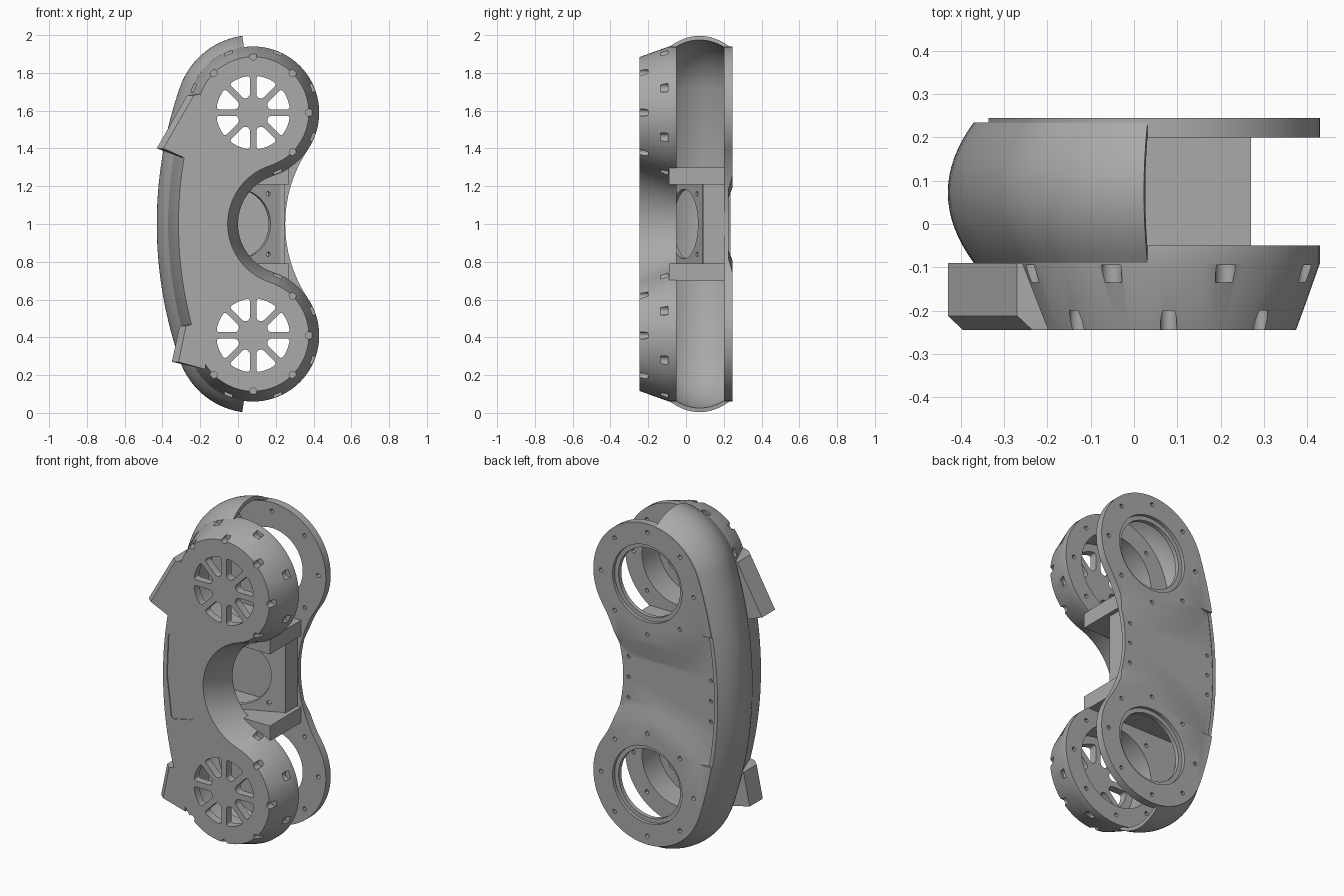
import bpy, bmesh
from math import sin, cos, asin, atan2, hypot, radians, pi
from mathutils import Matrix

if "Cube" in bpy.data.objects:
    bpy.data.objects.remove(bpy.data.objects["Cube"])

GREY = bpy.data.materials.new("mid_grey")
GREY.use_nodes = True
GREY.diffuse_color = (0.4, 0.4, 0.4, 1)
GREY.node_tree.nodes["Principled BSDF"].inputs["Base Color"].default_value = (0.4, 0.4, 0.4, 1)

HUB_X, HUB_R, HALF = 0.08, 0.35, 0.59     # hubs sit HALF above and below z = 1
HUBS = [1 + HALF, 1 - HALF]


def loft(name, rings, bevel=0):
    """Skin a list of closed rings and cap both ends."""
    bm = bmesh.new()
    rows = [[bm.verts.new(p) for p in ring] for ring in rings]
    n = len(rows[0])
    for a, b in zip(rows, rows[1:]):
        for i in range(n):
            bm.faces.new((a[i], a[(i + 1) % n], b[(i + 1) % n], b[i]))
    bm.faces.new(rows[0])
    bm.faces.new(rows[-1])
    bmesh.ops.recalc_face_normals(bm, faces=bm.faces)
    if bevel:
        edges = [e for e in bm.edges if e.calc_face_angle(0) > 0.6
                 and abs(e.verts[0].co.y - e.verts[1].co.y) > 0.001]
        bmesh.ops.bevel(bm, geom=edges, offset=bevel, segments=4, affect='EDGES', profile=0.5)
    mesh = bpy.data.meshes.new(name)
    bm.to_mesh(mesh)
    bm.free()
    mesh.materials.append(GREY)
    obj = bpy.data.objects.new(name, mesh)
    bpy.context.collection.objects.link(obj)
    return obj


def at(points, y):
    return [(x, y, z) for x, z in points]


def prism(name, points, y0, y1, bevel=0):
    return loft(name, [at(points, y0), at(points, y1)], bevel)


def box(name, x0, x1, y0, y1, z0, z1):
    return prism(name, [(x0, z0), (x1, z0), (x1, z1), (x0, z1)], y0, y1)


def arc(cx, cz, r, a0, a1, n):
    return [(cx + r * cos(a0 + (a1 - a0) * i / n), cz + r * sin(a0 + (a1 - a0) * i / n))
            for i in range(n + 1)]


def cyl(x, z, r, y0, y1, r1=None, n=24):
    end = r if r1 is None else r1
    step = 2 * pi * (n - 1) / n
    return loft("cutter", [at(arc(x, z, r, 0, step, n - 1), y0),
                           at(arc(x, z, end, 0, step, n - 1), y1)])


def cut(obj, cutters):
    """Subtract a group of separate cutters, then discard them."""
    bm = bmesh.new()
    for c in cutters:
        bm.from_mesh(c.data)
        bpy.data.objects.remove(c)
    mesh = bpy.data.meshes.new("cutter")
    bm.to_mesh(mesh)
    bm.free()
    tool = bpy.data.objects.new("cutter", mesh)
    tool.hide_render = True
    bpy.context.collection.objects.link(tool)
    mod = obj.modifiers.new("cut", 'BOOLEAN')
    mod.operation, mod.solver, mod.object = 'DIFFERENCE', 'EXACT', tool
    bpy.context.view_layer.objects.active = obj
    bpy.ops.object.modifier_apply(modifier=mod.name)
    bpy.data.objects.remove(tool)


# Tangent arcs: a concave waist on the right and a long bow on the left
BOW_D = (HALF ** 2 - 0.1 ** 2) / 0.2
BOW_A = atan2(HALF, -BOW_D)


def mirrored(upper):
    return upper + [(x, 2 - z) for x, z in reversed(upper[:-1])]


def left_side(off, start, n=24):
    hub = arc(HUB_X, 1 + HALF, HUB_R + off, start, BOW_A, n)
    return hub + arc(HUB_X + BOW_D, 1, BOW_D + 0.45 + off, BOW_A, pi, 14)[1:]


def outline(off, waist):
    k = HUB_R + HUB_X - waist
    d = (HALF ** 2 - k ** 2) / (2 * k)
    r = d + HUB_X - waist
    tangent = atan2(-HALF, d)
    upper = arc(HUB_X + d, 1, r - off, pi, pi + tangent, 14)
    upper += left_side(off, tangent, 44)[1:]
    return mirrored(upper)[:-1]


def around(z, radius, degrees):
    s = 1 if z > 1 else -1
    return [(HUB_X + radius * cos(radians(a)), z + s * radius * sin(radians(a))) for a in degrees]


# Front housing with two tapered drums
full, small = outline(0, 0.0), outline(-0.055, 0.0)
front = loft("front_housing", [at(full, -0.05), at(full, -0.09), at(small, -0.245)])
cut(front, [cyl(HUB_X, z, 0.24, -0.2, 0, n=64) for z in HUBS])


def petal(z, k):
    mid, w, r0, r1 = (k + 0.5) * pi / 4, 0.017, 0.085, 0.195
    h0, h1 = pi / 8 - asin(w / r0), pi / 8 - asin(w / r1)
    pts = arc(HUB_X, z, r1, mid - h1, mid + h1, 8) + arc(HUB_X, z, r0, mid + h0, mid - h0, 1)
    return prism("cutter", pts, -0.3, -0.15, 0.015)


cut(front, [petal(z, k) for z in HUBS for k in range(8)])

# Bolt notches, side pockets and rear flange holes
tools = []
for hz in HUBS:
    tools += [cyl(x, z, 0.019, -0.3, -0.2) for x, z in around(hz, 0.297, range(-45, 136, 45))]
    tools += [cyl(x, z, 0.024, -0.135, -0.095)
              for x, z in around(hz, 0.345, [-67.5 + 45 * i for i in range(6)])]
    tools += [cyl(x, z, 0.012, -0.075, 0, n=12) for x, z in around(hz, 0.295, range(0, 360, 45))]
panel = [(-0.28, 1.25), (-0.12, 1.22), (-0.06, 1.12), (-0.08, 1.0),
         (-0.06, 0.88), (-0.12, 0.78), (-0.26, 0.75), (-0.29, 1.0)]
tools.append(prism("cutter", panel, -0.3, -0.24, 0.02))
cut(front, tools)

# Chamfered bumpers on the left edge of the front housing
for name, outer, inner in [
        ("upper_bumper", [(-0.43, 1.4), (-0.27, 1.68)], [(-0.2, 1.69), (-0.24, 1.33)]),
        ("lower_bumper", [(-0.31, 0.46), (-0.35, 0.27)], [(-0.17, 0.23), (-0.2, 0.48)])]:
    pts = outer + inner
    chamfer = [(x + 0.035, z) for x, z in outer] + inner
    loft(name, [at(pts, -0.09), at(pts, -0.212), at(chamfer, -0.245)])

# Back plate: raised hub pads with a sloped step down to the middle
back = prism("back_plate", outline(0, 0.25), 0.2, 0.245)
step = box("cutter", -0.6, 0.6, 0.225, 0.28, 0.62, 1.38)
cut(step, [cyl(HUB_X, HUBS[0], 0.5125, 0.2, 0.3, 0.2625, 96)])
cut(step, [cyl(HUB_X, HUBS[1], 0.5125, 0.2, 0.3, 0.2625, 96)])
cut(back, [step])
cut(back, [cyl(HUB_X, z, 0.2, 0.1, 0.3, n=64) for z in HUBS])
tools = [cyl(HUB_X, z, 0.225, 0.225, 0.3, n=64) for z in HUBS]
for hz in HUBS:
    tools += [cyl(x, z, 0.012, 0.18, 0.3, n=12) for x, z in around(hz, 0.3, range(0, 360, 45))]
for dz in (-0.12, 0, 0.12):
    tools += [cyl(x, 1 + dz, 0.011, 0.212, 0.3, n=12) for x in (-0.32, 0.215)]
cut(back, tools)

# Bulging outer shell swept along the left side
LOW, HIGH, STEPS = -0.09, 0.235, 16
ys = [LOW + (HIGH - LOW) * i / STEPS for i in range(STEPS + 1)]
crown = [(y, 0.06 * (1 - ((2 * y - LOW - HIGH) / (HIGH - LOW)) ** 2)) for y in ys]
section = crown + [(y, off - 0.022) for y, off in reversed(crown)]
paths = [mirrored(left_side(off, radians(98))) for _, off in section]
loft("outer_shell", [[(p[i][0], y, p[i][1]) for p, (y, _) in zip(paths, section)]
                     for i in range(len(paths[0]))])

# Centre box: two walls, a side post, an inner backing and a slanted port plate
box("upper_wall", -0.34, 0.27, -0.09, 0.21, 1.21, 1.3)
box("lower_wall", -0.34, 0.27, -0.09, 0.21, 0.7, 0.79)
box("side_post", 0.2, 0.245, 0.09, 0.21, 0.78, 1.22)
box("inner_backing", -0.33, 0.24, 0.175, 0.21, 0.78, 1.22)
port = box("port_plate", -0.24, 0.24, -0.012, 0.012, 0.785, 1.215)
cut(port, [cyl(0, 1, 0.183, -0.1, 0.1, n=64)] +
    [cyl(sx * 0.17, 1 + sz * 0.16, 0.012, -0.1, 0.1, n=12) for sx in (-1, 1) for sz in (-1, 1)])
port.data.transform(Matrix.Rotation(radians(24), 4, 'Z'))

# Smooth curved faces and keep the hard edges
for obj in bpy.context.scene.objects:
    obj.select_set(obj.type == 'MESH')
bpy.context.view_layer.objects.active = front
bpy.ops.object.shade_smooth_by_angle(angle=radians(30))
